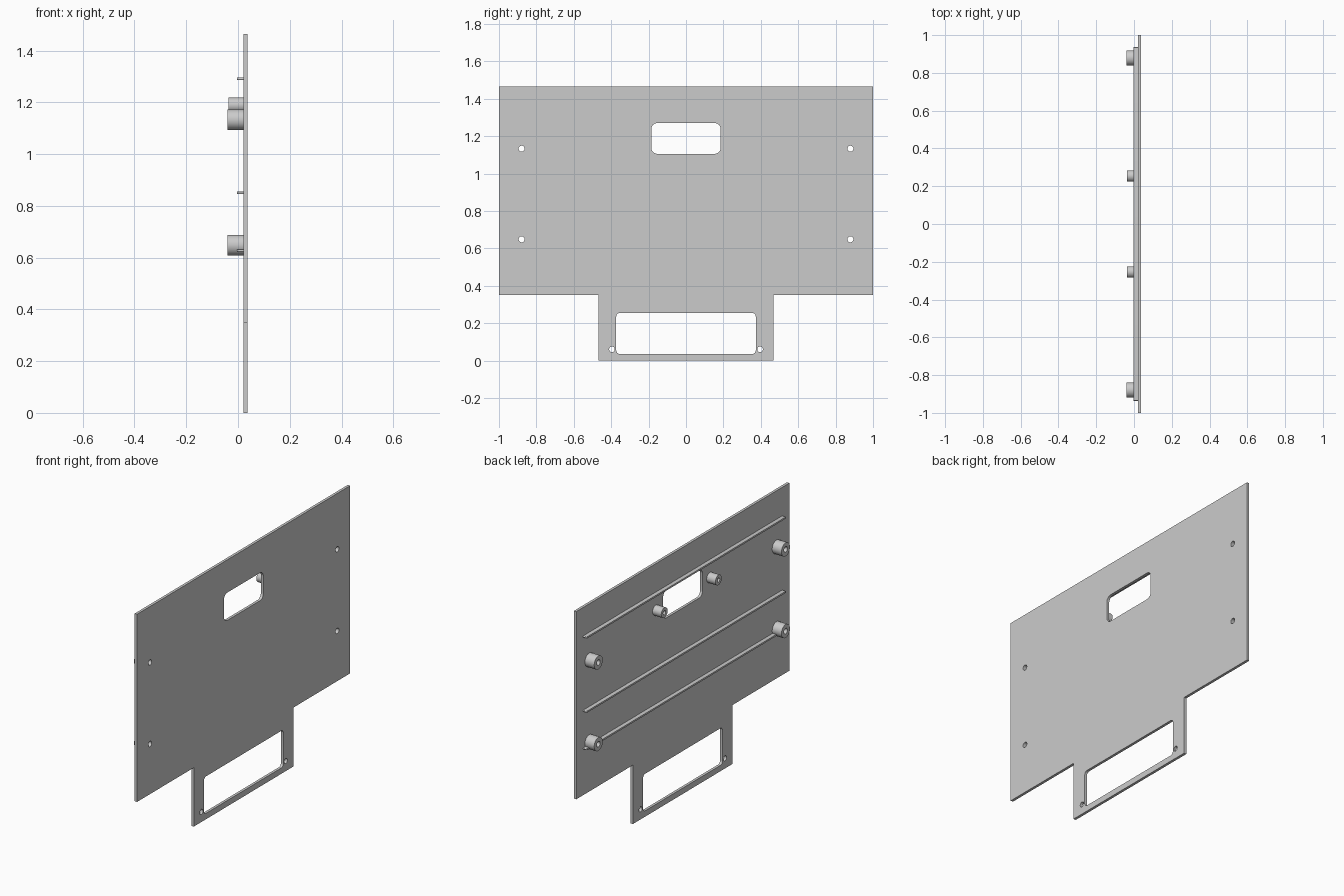
import bpy
import bmesh
from math import cos, sin, pi, radians

cube = bpy.data.objects.get("Cube")
if cube:
    bpy.data.objects.remove(cube, do_unlink=True)

# One grey for the whole panel
GREY = (0.6, 0.6, 0.6, 1.0)
grey = bpy.data.materials.new("plain grey")
grey.use_nodes = True
grey.diffuse_color = GREY
grey.node_tree.nodes["Principled BSDF"].inputs["Base Color"].default_value = GREY

BACK, FACE = 0.021, 0.037     # x of the plate's two sides


def arc(cy, cz, r, start, sweep, steps):
    return [(cy + r * cos(start + sweep * i / steps),
             cz + r * sin(start + sweep * i / steps)) for i in range(steps + 1)]


def circle(cy, cz, r, sides=32):
    return arc(cy, cz, r, 0, 2 * pi, sides)[:-1]


def rounded_rect(half_width, z0, z1, r):
    a, b, c = half_width - r, z0 + r, z1 - r
    corners = [(a, c), (-a, c), (-a, b), (a, b)]
    return [p for i, (y, z) in enumerate(corners)
            for p in arc(y, z, r, i * pi / 2, pi / 2, 8)]


def extrude_profile(name, outline, holes, x0, x1):
    """Fill an outline with holes in the y-z plane and extrude it along x."""
    bm = bmesh.new()
    for loop in [outline] + holes:
        verts = [bm.verts.new((x0, y, z)) for y, z in loop]
        for i, v in enumerate(verts):
            bm.edges.new((verts[i - 1], v))
    bmesh.ops.triangle_fill(bm, edges=bm.edges[:], use_beauty=True, normal=(1, 0, 0))
    result = bmesh.ops.extrude_face_region(bm, geom=bm.faces[:])
    moved = [g for g in result["geom"] if isinstance(g, bmesh.types.BMVert)]
    bmesh.ops.translate(bm, verts=moved, vec=(x1 - x0, 0, 0))
    bmesh.ops.recalc_face_normals(bm, faces=bm.faces[:])
    mesh = bpy.data.meshes.new(name)
    bm.to_mesh(mesh)
    bm.free()
    mesh.materials.append(grey)
    mesh.shade_smooth()
    mesh.set_sharp_from_angle(angle=radians(30))
    obj = bpy.data.objects.new(name, mesh)
    bpy.context.collection.objects.link(obj)
    return obj


SIDES = (("right", -1), ("left", 1))
POST_Y, POST_Z, HOLE_R = 0.879, (0.648, 1.133), 0.016

# Plate with lower tab, two windows and screw holes
half = [(0.468, 0), (0.468, 0.35), (1, 0.35), (1, 1.465)]
outline = half + [(-y, z) for y, z in reversed(half)]
cutouts = [rounded_rect(0.185, 1.105, 1.27, 0.032),
           rounded_rect(0.373, 0.035, 0.255, 0.02)]
for _, s in SIDES:
    cutouts.append(circle(s * 0.396, 0.06, 0.015))
    cutouts += [circle(s * POST_Y, z, HOLE_R) for z in POST_Z]
extrude_profile("plate", outline, cutouts, BACK, FACE)

# Hollow posts on the plate's inner side
for side, s in SIDES:
    for level, z in zip(("lower", "upper"), POST_Z):
        extrude_profile(f"{level}_{side}_post", circle(s * POST_Y, z, 0.04),
                        [circle(s * POST_Y, z, HOLE_R)], -0.04, BACK)
    extrude_profile(f"window_{side}_post", circle(s * 0.254, 1.189, 0.03),
                    [circle(s * 0.254, 1.189, 0.012)], -0.036, BACK)

# Long stiffening ribs
for level, z in (("lower", 0.627), ("middle", 0.85), ("upper", 1.291)):
    extrude_profile(f"{level}_rib", rounded_rect(0.936, z - 0.005, z + 0.005, 0.0048),
                    [], -0.003, BACK)
